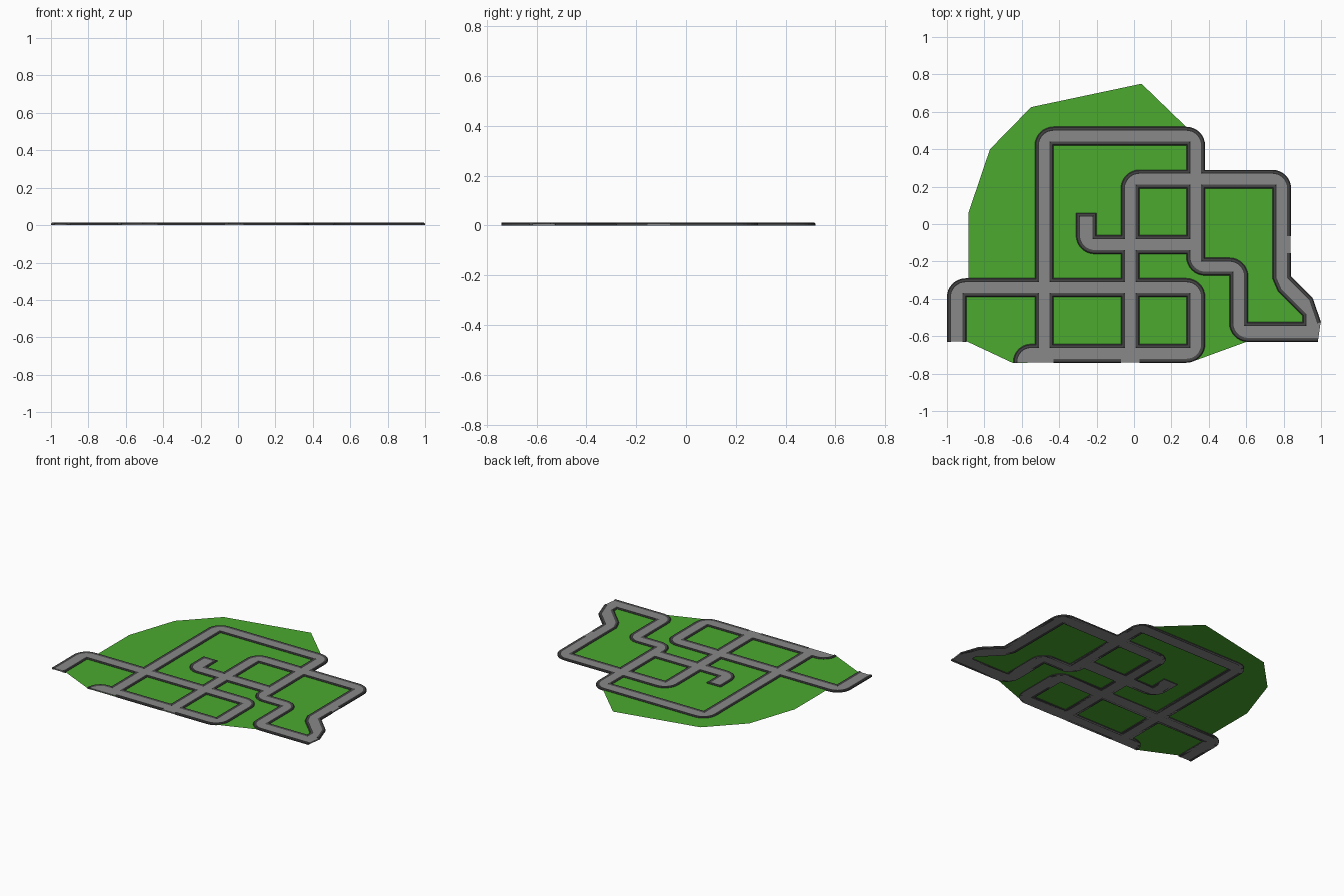
import bpy, bmesh, math
from mathutils import Vector

if "Cube" in bpy.data.objects:
    bpy.data.objects.remove(bpy.data.objects["Cube"])

R = 0.1            # outer corner radius
CURB_W = 0.021
ROAD_TOP, CURB_TOP, GRASS_Z = 0.009, 0.013, 0.005


def material(name, color):
    m = bpy.data.materials.new(name)
    m.diffuse_color = (*color, 1)
    m.use_nodes = True
    m.node_tree.nodes["Principled BSDF"].inputs["Base Color"].default_value = m.diffuse_color
    return m


ASPHALT = material("asphalt", (0.25, 0.25, 0.25))
KERB = material("curb_grey", (0.06, 0.06, 0.06))
GREEN = material("grass_green", (0.07, 0.40, 0.03))


def add_mesh(name, bm, mat):
    bmesh.ops.recalc_face_normals(bm, faces=bm.faces)
    me = bpy.data.meshes.new(name)
    bm.to_mesh(me)
    bm.free()
    me.materials.append(mat)
    ob = bpy.data.objects.new(name, me)
    bpy.context.collection.objects.link(ob)
    return ob


def rounded(points, closed, seg=8):
    """Replace every point that carries a radius by a fillet arc."""
    out, n = [], len(points)
    for i, p in enumerate(points):
        c = Vector(p[:2])
        if len(p) < 3 or (not closed and i in (0, n - 1)):
            out.append(c)
            continue
        a = (Vector(points[i - 1][:2]) - c).normalized()
        b = (Vector(points[(i + 1) % n][:2]) - c).normalized()
        r = p[2]
        for k in range(seg + 1):      # right-angle corners
            t = k / seg * math.pi / 2
            out.append(c + a * r * (1 - math.sin(t)) + b * r * (1 - math.cos(t)))
    return out


def offset(pts, d, closed):
    """Mitred offset to the right of the travel direction."""
    out, n = [], len(pts)
    for i, p in enumerate(pts):
        e = []
        if closed or i > 0:
            e.append((p - pts[i - 1]).normalized())
        if closed or i < n - 1:
            e.append((pts[(i + 1) % n] - p).normalized())
        ns = [Vector((v.y, -v.x)) for v in e]
        m = sum(ns, Vector((0, 0))).normalized()
        out.append(p + m * d / max(0.4, m.dot(ns[0])))
    return out


def curb(name, points, closed, side):
    pts = rounded(points, closed)
    section = [(0, 0), (0, 0.008), (0.005, CURB_TOP), (0.015, CURB_TOP),
               (CURB_W, ROAD_TOP), (CURB_W, 0)]
    bm = bmesh.new()
    rows = [[bm.verts.new((q.x, q.y, z)) for q in offset(pts, side * d, closed)]
            for d, z in section]
    n, s = len(pts), len(section)
    for j in range(s):
        a, b = rows[j], rows[(j + 1) % s]
        for i in range(n if closed else n - 1):
            k = (i + 1) % n
            bm.faces.new((a[i], a[k], b[k], b[i]))
    if not closed:
        bm.faces.new([r[0] for r in rows])
        bm.faces.new([r[-1] for r in rows])
    add_mesh(name, bm, KERB)


# Outer edge of the road network, split where the curb is interrupted
outer = [
    [(-1, -.63), (-1, -.29, R), (-.53, -.29), (-.53, .52, R), (.38, .52, R),
     (.38, .29), (.84, .29, R), (.84, -.065)],
    [(.84, -.155), (.84, -.28), (.955, -.395), (1.0, -.525)],
    [(.985, -.63), (.51, -.63, R), (.51, -.275), (.28, -.275, R), (.28, -.16),
     (.03, -.16), (.03, -.29), (.38, -.29, R), (.38, -.742, R), (.03, -.742)],
    [(-.07, -.742), (-.43, -.742)],
    [(-.645, -.742), (-.645, -.642, R * .95), (-.53, -.642), (-.53, -.39),
     (-.895, -.39), (-.895, -.63)],
]
# Blocks of grass enclosed by roads
blocks = [
    [(-.43, .42), (.28, .42), (.28, .29), (-.07, .29, R), (-.07, -.06), (-.2, -.06),
     (-.2, .06), (-.31, .06), (-.31, -.16, R), (-.07, -.16), (-.07, -.29), (-.43, -.29)],
    [(.03, .19), (.28, .19), (.28, -.06), (.03, -.06)],
    [(.38, .19), (.74, .19), (.74, -.29), (.77, -.36), (.9, -.49), (.9, -.525),
     (.61, -.525), (.61, -.18, R), (.38, -.18)],
    [(-.43, -.39), (-.07, -.39), (-.07, -.642), (-.43, -.642)],
    [(.03, -.39), (.28, -.39), (.28, -.642), (.03, -.642)],
]

# Road slab: filled 2D outline with holes, inset slightly under the curbs
cu = bpy.data.curves.new("road_outline", 'CURVE')
cu.dimensions = '2D'
cu.fill_mode = 'BOTH'
cu.extrude = ROAD_TOP / 2
loops = [offset(rounded(sum(outer, []), True), .002, True)]
loops += [offset(rounded(b, True), -.002, True) for b in blocks]
for pts in loops:
    sp = cu.splines.new('POLY')
    sp.points.add(len(pts) - 1)
    for q, p in zip(sp.points, pts):
        q.co = (p.x, p.y, 0, 1)
    sp.use_cyclic_u = True
tmp = bpy.data.objects.new("road_outline", cu)
bpy.context.collection.objects.link(tmp)
bpy.context.view_layer.update()
me = bpy.data.meshes.new_from_object(tmp.evaluated_get(bpy.context.evaluated_depsgraph_get()))
bpy.data.objects.remove(tmp)
bm = bmesh.new()
bm.from_mesh(me)
bmesh.ops.remove_doubles(bm, verts=bm.verts, dist=1e-5)
bmesh.ops.translate(bm, verts=bm.verts, vec=(0, 0, ROAD_TOP / 2))
add_mesh("road", bm, ASPHALT)

# Curbs
for i, chain in enumerate(outer):
    curb(f"outer_curb_{i + 1}", chain, False, 1)
for i, b in enumerate(blocks):
    curb(f"block_curb_{i + 1}", b, True, -1)

# Grass sheet, its right side tucked inside the road
grass = [(.04, .75), (-.55, .625), (-.77, .4), (-.885, .06), (-.885, -.36), (-.91, -.36),
         (-.91, -.62), (-.885, -.632), (-.65, -.742), (.3, -.74), (.61, -.627), (.93, -.6),
         (.93, -.46), (.79, -.31), (.79, .24), (.33, .24), (.33, .47), (.04, .47)]
bm = bmesh.new()
f = bm.faces.new([bm.verts.new((x, y, GRASS_Z)) for x, y in grass])
bmesh.ops.triangulate(bm, faces=[f])
g = add_mesh("grass", bm, GREEN)
if g.data.polygons[0].normal.z < 0:
    g.data.flip_normals()
